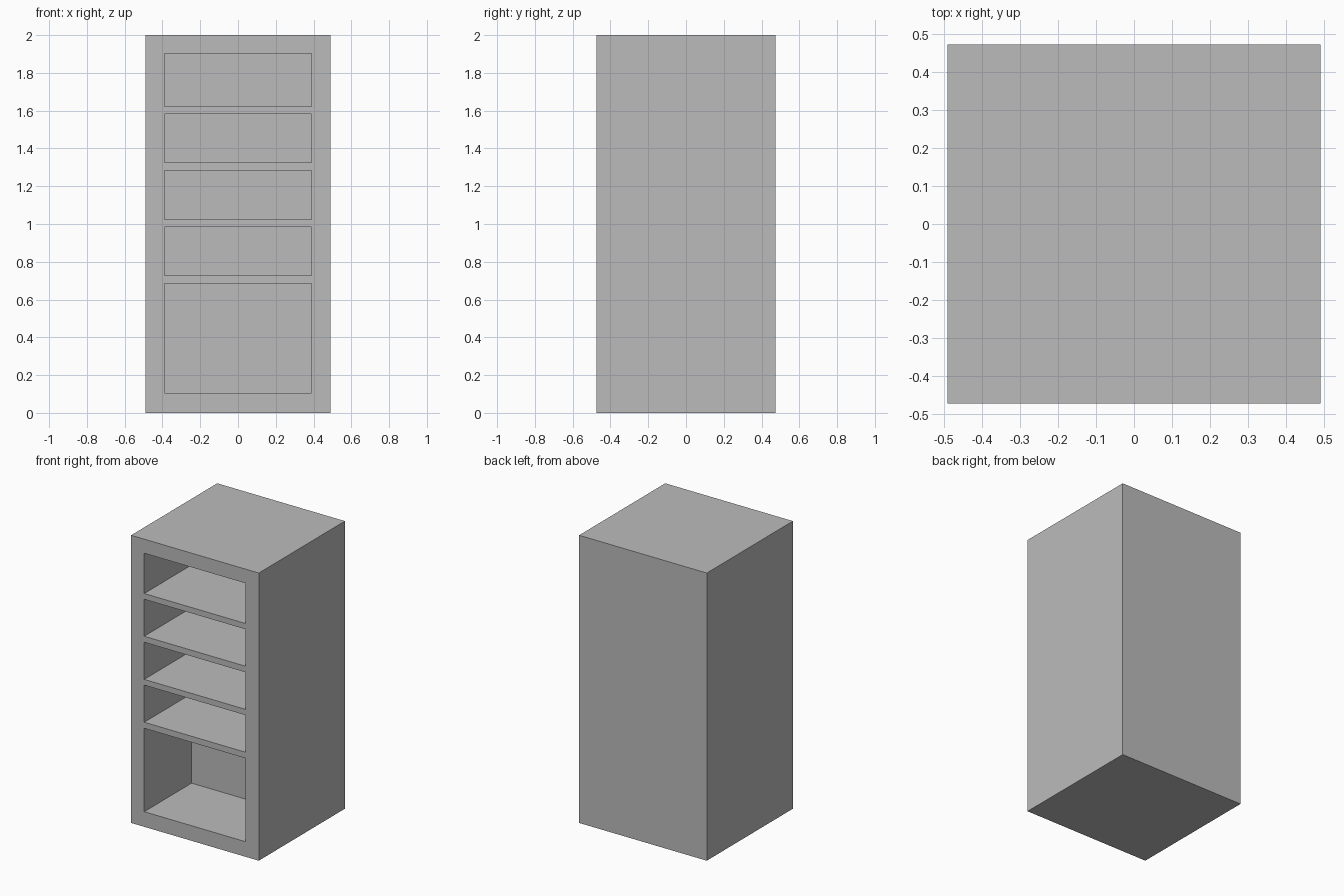
import bpy

if "Cube" in bpy.data.objects:
    bpy.data.objects.remove(bpy.data.objects["Cube"])

WIDTH, DEPTH, HEIGHT = 0.982, 0.946, 2.0
OPENING_WIDTH, OPENING_DEPTH = 0.78, 0.52
# Bottom and top height of each compartment
COMPARTMENTS = [(0.105, 0.685), (0.727, 0.985), (1.025, 1.283),
                (1.325, 1.582), (1.622, 1.902)]

grey = bpy.data.materials.new("light grey")
grey.diffuse_color = (0.5, 0.5, 0.5, 1.0)
grey.use_nodes = True
grey.node_tree.nodes["Principled BSDF"].inputs["Base Color"].default_value = grey.diffuse_color


def box(name, size, centre):
    bpy.ops.mesh.primitive_cube_add(size=1, location=centre)
    obj = bpy.context.object
    obj.name = name
    obj.scale = size
    bpy.ops.object.transform_apply(location=True, rotation=False, scale=True)
    obj.data.materials.append(grey)
    return obj


# Solid cabinet body
cabinet = box("cabinet", (WIDTH, DEPTH, HEIGHT), (0, 0, HEIGHT / 2))

# Open compartments cut into the front
margin = 0.1
for i, (low, high) in enumerate(COMPARTMENTS):
    cutter = box(f"compartment_cutter_{i + 1}",
                 (OPENING_WIDTH, OPENING_DEPTH + margin, high - low),
                 (0, -DEPTH / 2 + (OPENING_DEPTH - margin) / 2, (low + high) / 2))
    cutter.hide_render = True
    cutter.display_type = 'WIRE'
    cut = cabinet.modifiers.new(f"compartment_{i + 1}", 'BOOLEAN')
    cut.operation = 'DIFFERENCE'
    cut.solver = 'EXACT'
    cut.object = cutter
